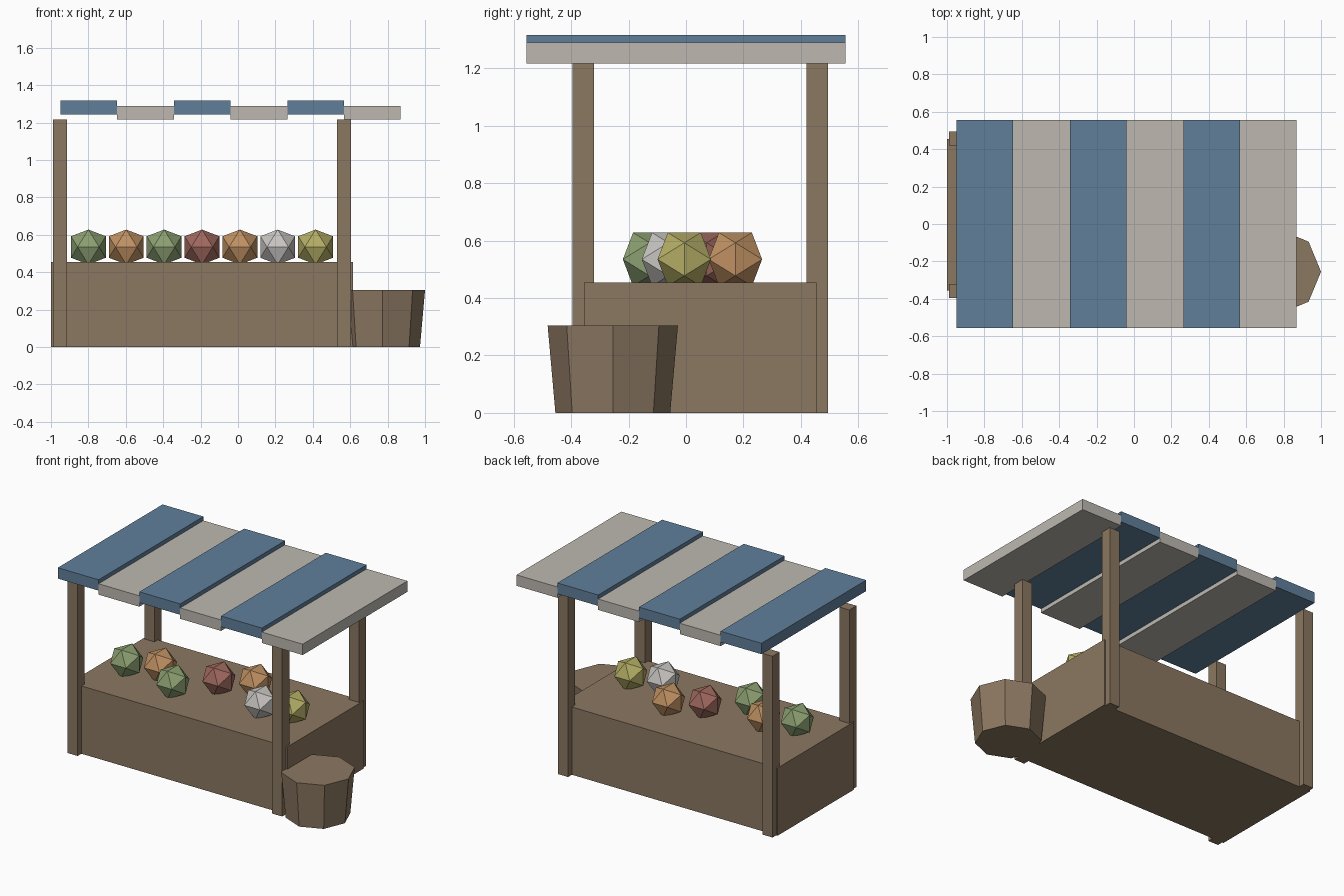
import bpy, bmesh
from math import sqrt, radians
from mathutils import Vector

cube = bpy.data.objects.get("Cube")
if cube:
    bpy.data.objects.remove(cube, do_unlink=True)


def linear(c):
    c /= 255
    return c / 12.92 if c <= 0.04045 else ((c + 0.055) / 1.055) ** 2.4


def material(name, *rgb):
    colour = (*[linear(c) for c in rgb], 1)
    mat = bpy.data.materials.new(name)
    mat.use_nodes = True
    mat.diffuse_color = colour
    bsdf = mat.node_tree.nodes["Principled BSDF"]
    bsdf.inputs["Base Color"].default_value = colour
    bsdf.inputs["Roughness"].default_value = 0.9
    return mat


WOOD = material("wood brown", 139, 119, 97)
BLUE = material("awning blue", 96, 127, 154)
CREAM = material("awning cream", 189, 184, 176)
GREEN = material("produce green", 140, 160, 113)
ORANGE = material("produce orange", 192, 145, 99)
RED = material("produce red", 160, 105, 94)
WHITE = material("produce white", 200, 197, 193)
YELLOW = material("produce yellow", 179, 172, 101)


def finish(name, bm, mat, location=(0, 0, 0)):
    bmesh.ops.recalc_face_normals(bm, faces=bm.faces)
    mesh = bpy.data.meshes.new(name)
    bm.to_mesh(mesh)
    bm.free()
    mesh.materials.append(mat)
    obj = bpy.data.objects.new(name, mesh)
    obj.location = location
    bpy.context.collection.objects.link(obj)
    return obj


def box(name, low, high, mat):
    low, high = Vector(low), Vector(high)
    bm = bmesh.new()
    bmesh.ops.create_cube(bm, size=1)
    bmesh.ops.scale(bm, vec=high - low, verts=bm.verts)
    return finish(name, bm, mat, (low + high) / 2)


# Counter block
box("counter", (-1, -0.355, 0), (0.615, 0.455, 0.455), WOOD)

# Four corner posts
for side, x in (("right", -0.99), ("left", 0.53)):
    for end, y in (("front", -0.395), ("back", 0.42)):
        box(f"{end}_{side}_post", (x, y, 0), (x + 0.075, y + 0.075, 1.217), WOOD)

# Awning of alternating raised and lowered slats
slat = 1.82 / 6
for i in range(6):
    x = -0.95 + i * slat
    z = 1.217 if i % 2 else 1.244
    box(f"awning_slat_{i + 1}", (x, -0.556, z), (x + slat, 0.556, z + 0.073),
        CREAM if i % 2 else BLUE)

# Eight-sided tapered barrel beside the counter
bm = bmesh.new()
bmesh.ops.create_cone(bm, cap_ends=True, segments=8, radius1=0.2, radius2=0.227, depth=0.305)
finish("barrel", bm, WOOD, (0.773, -0.255, 0.1525))


# Faceted produce: the hull of three golden rectangles
def produce(name, location, mat, half=0.0575):
    gold = half * (1 + sqrt(5)) / 2
    bm = bmesh.new()
    for a in (-half, half):
        for b in (-gold, gold):
            for corner in ((0, a, b), (b, 0, a), (a, b, 0)):
                bm.verts.new(corner)
    bmesh.ops.convex_hull(bm, input=bm.verts)
    finish(name, bm, mat, location)


row = ((GREEN, -0.038), (ORANGE, 0.03), (GREEN, -0.127), (RED, 0.072),
       (ORANGE, 0.172), (WHITE, -0.061), (YELLOW, -0.006))
for i, (mat, y) in enumerate(row):
    produce(f"produce_{i + 1}", (-0.8 + i * 0.2025, y, 0.535), mat)
